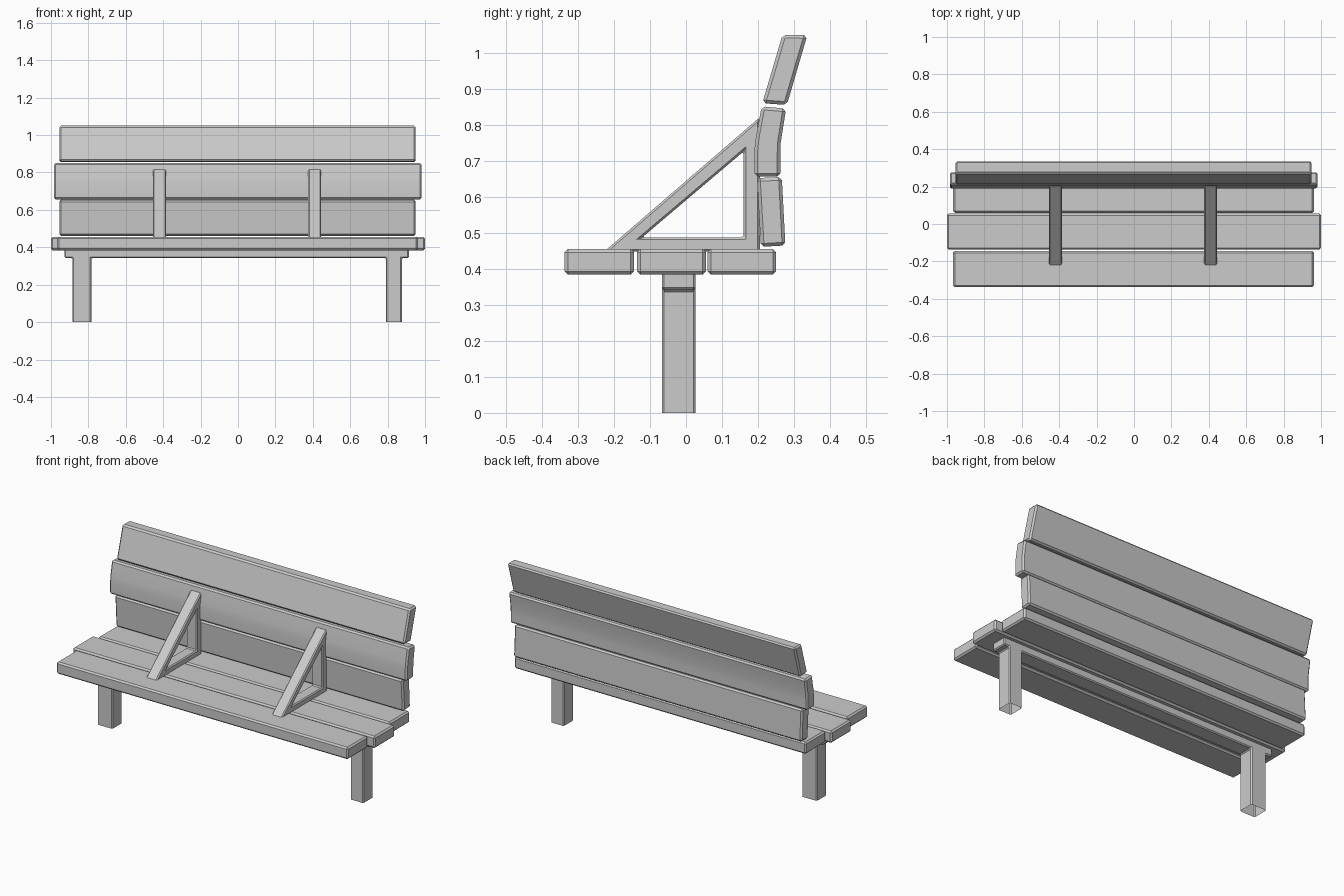
import bpy, bmesh, math

if "Cube" in bpy.data.objects:
    bpy.data.objects.remove(bpy.data.objects["Cube"])


def extrude(name, outer, lo, hi, axis="X", hole=None, bevel=0.009, open_bottom=False):
    """Extrude a 2D profile (other axis, z) along axis, chamfer its edges."""
    bm = bmesh.new()

    def ring(pts, t):
        return [bm.verts.new((t, u, z) if axis == "X" else (u, t, z)) for u, z in pts]

    def walls(a, b):
        for i in range(len(a)):
            j = (i + 1) % len(a)
            bm.faces.new((a[i], a[j], b[j], b[i]))

    a, b = ring(outer, lo), ring(outer, hi)
    walls(a, b)
    if hole:
        c, d = ring(hole, lo), ring(hole, hi)
        walls(c, d)
        walls(a, c)
        walls(b, d)
    else:
        bm.faces.new(a)
        bm.faces.new(b)
    bmesh.ops.recalc_face_normals(bm, faces=bm.faces[:])
    if open_bottom:
        low = [f for f in bm.faces if all(v.co.z < 0.001 for v in f.verts)]
        bmesh.ops.delete(bm, geom=low, context="FACES")
    edges = [e for e in bm.edges if len(e.link_faces) == 2
             and e.calc_face_angle() > math.radians(30)]
    bmesh.ops.bevel(bm, geom=edges, offset=bevel, segments=1, affect="EDGES", profile=0.5)
    me = bpy.data.meshes.new(name)
    bm.to_mesh(me)
    bm.free()
    ob = bpy.data.objects.new(name, me)
    bpy.context.collection.objects.link(ob)
    bpy.ops.object.select_all(action="DESELECT")
    ob.select_set(True)
    bpy.context.view_layer.objects.active = ob
    bpy.ops.object.shade_smooth_by_angle(angle=math.radians(30))
    return ob


# Seat planks
for name, y0, y1, x0, x1 in (("seat_plank_front", -0.337, -0.145, -0.967, 0.962),
                             ("seat_plank_middle", -0.136, 0.055, -1.0, 1.0),
                             ("seat_plank_rear", 0.06, 0.25, -0.967, 0.962)):
    extrude(name, [(y0, 0.384), (y1, 0.384), (y1, 0.455), (y0, 0.455)], x0, x1)

# Backrest planks: lower and upper are straight, the middle one bends
extrude("back_plank_lower",
        [(0.208, 0.461), (0.276, 0.465), (0.266, 0.655), (0.197, 0.652)], -0.955, 0.95)
extrude("back_plank_middle",
        [(0.19, 0.656), (0.262, 0.656), (0.262, 0.71), (0.263, 0.75), (0.278, 0.845),
         (0.21, 0.851), (0.194, 0.765), (0.19, 0.73)], -0.985, 0.982)
extrude("back_plank_upper",
        [(0.212, 0.86), (0.28, 0.855), (0.337, 1.049), (0.268, 1.05)], -0.955, 0.95)

# Triangular braces that carry the backrest
for name, x in (("brace_left", -0.42), ("brace_right", 0.41)):
    extrude(name, [(-0.227, 0.448), (0.205, 0.448), (0.205, 0.821)], x - 0.035, x + 0.035,
            hole=[(-0.122, 0.487), (0.16, 0.487), (0.16, 0.726)], bevel=0.006)

# Two legs joined by a rail under the seat, open at the feet
extrude("leg_frame",
        [(-0.927, 0.39), (-0.927, 0.342), (-0.885, 0.342), (-0.885, 0), (-0.784, 0),
         (-0.784, 0.342), (0.79, 0.342), (0.79, 0), (0.876, 0), (0.876, 0.342),
         (0.913, 0.342), (0.913, 0.39)], -0.067, 0.027, axis="Y", bevel=0.006,
        open_bottom=True)
